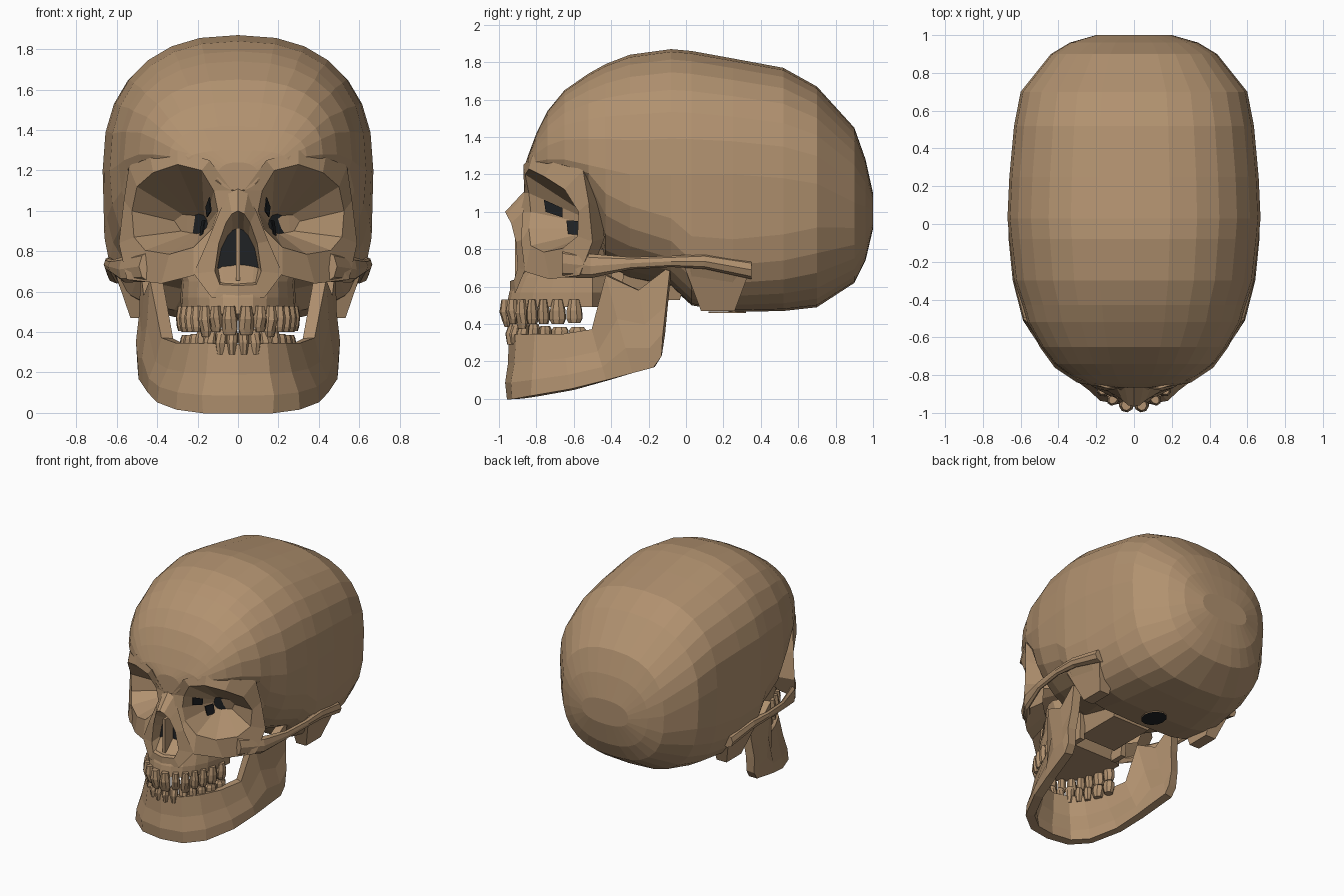
import bpy, bmesh, math
from mathutils import Vector as V

if "Cube" in bpy.data.objects:
    bpy.data.objects.remove(bpy.data.objects["Cube"])


def material(name, rgb):
    m = bpy.data.materials.new(name)
    m.diffuse_color = (*rgb, 1)
    m.use_nodes = True
    m.node_tree.nodes["Principled BSDF"].inputs["Base Color"].default_value = m.diffuse_color
    return m


BONE = material("tan bone", (0.44, 0.285, 0.16))
DARK = material("dark hollow", (0.014, 0.016, 0.018))


def finish(name, bm, mirror=False, thickness=0):
    bmesh.ops.recalc_face_normals(bm, faces=bm.faces)
    me = bpy.data.meshes.new(name)
    bm.to_mesh(me)
    bm.free()
    ob = bpy.data.objects.new(name, me)
    bpy.context.collection.objects.link(ob)
    me.materials.append(BONE)
    me.materials.append(DARK)
    if mirror:
        ob.modifiers.new("mirror", 'MIRROR')
    if thickness:
        s = ob.modifiers.new("thickness", 'SOLIDIFY')
        s.thickness, s.offset = thickness, 0
    return ob


def add_loft(bm, rings, closed=True, cap0=True, cap1=True, dark_end=False):
    rows = [[bm.verts.new(p) for p in r] for r in rings]
    n = len(rows[0])
    for a, b in zip(rows, rows[1:]):
        for i in range(n if closed else n - 1):
            j = (i + 1) % n
            bm.faces.new((a[i], a[j], b[j], b[i]))
    if cap0:
        bm.faces.new(rows[0][::-1])
    if cap1:
        f = bm.faces.new(rows[-1])
        f.material_index = 1 if dark_end else 0


def loft(name, rings, mirror=False, thickness=0, **kw):
    bm = bmesh.new()
    add_loft(bm, rings, **kw)
    return finish(name, bm, mirror, thickness)


def toward(points, target, t):
    return [V(p).lerp(V(target), t) for p in points]


def power(c, e):
    return math.copysign(abs(c) ** e, c)


# Braincase: superellipse sections (y, top, widest level, bottom, half width, lower squareness)
sections = [
    (-.865, 1.24, 1.17, 1.10, .10, 2), (-.845, 1.30, 1.25, 1.20, .25, 2),
    (-.80, 1.42, 1.27, 1.22, .34, 2), (-.74, 1.54, 1.28, 1.19, .42, 2), (-.65, 1.65, 1.28, 1.15, .49, 2),
    (-.52, 1.74, 1.25, 1.05, .565, 2), (-.43, 1.79, 1.23, .68, .59, 2.1),
    (-.30, 1.84, 1.20, .64, .635, 2.5), (-.08, 1.87, 1.20, .60, .66, 3.2),
    (.03, 1.86, 1.20, .50, .67, 4), (.25, 1.82, 1.20, .465, .66, 4),
    (.52, 1.77, 1.18, .47, .635, 3.5), (.70, 1.67, 1.15, .49, .60, 2.9),
    (.90, 1.45, 1.05, .62, .44, 2.6), (.96, 1.28, 1.03, .74, .34, 2.4),
    (1.0, 1.10, 1.00, .91, .20, 2.4)]
rings = []
for y, top, mid, bot, w, low in sections:
    ring = []
    for k in range(28):
        a = math.tau * k / 28
        s, c = math.sin(a), math.cos(a)
        e = 2 / (2.4 if s >= 0 else low)
        ring.append((w * power(c, e), y, mid + power(s, e) * ((top - mid) if s > 0 else (mid - bot))))
    rings.append(ring)
loft("braincase", rings)

# Eye sockets: back edge, outer face ring, rim, then the hollow running to a dark end
rim = [(.12, -.84, 1.1), (.18, -.86, 1.2), (.30, -.84, 1.23), (.42, -.76, 1.19), (.50, -.65, 1.12),
       (.525, -.575, 1.0), (.515, -.58, .87), (.46, -.66, .805), (.34, -.76, .785), (.22, -.83, .82),
       (.13, -.84, .91), (.10, -.83, 1.0)]
outer = [(.03, -.865, 1.1), (.14, -.87, 1.25), (.30, -.82, 1.30), (.44, -.69, 1.30), (.54, -.55, 1.22),
         (.565, -.52, 1.05), (.59, -.50, .84), (.55, -.57, .66), (.38, -.73, .64), (.22, -.86, .68),
         (.11, -.89, .83), (.06, -.89, 1.0)]
apex = (.165, -.42, .915)
loft("eye_socket", [toward(outer, (.2, -.3, .9), .32), outer, rim, toward(rim, apex, .5), toward(rim, apex, .78)],
     mirror=True, cap0=False, dark_end=True)

# Dark slits on the inner socket walls, as thin plates
for slit in ([(.138, -.76, 1.065), (.155, -.66, 1.02), (.15, -.66, .97), (.13, -.75, 1.0)],
             [(.160, -.64, .955), (.175, -.56, .95), (.185, -.56, .875), (.172, -.63, .88)]):
    bm = bmesh.new()
    add_loft(bm, [slit, [(x + .006, y, z) for x, y, z in slit]])
    for f in bm.faces:
        f.material_index = 1
    finish("socket_slit", bm, True)


# Nose: face ring, opening rim and dark hollow, each a mirrored half outline
def both(half):
    return half + [(-x, y, z) for x, y, z in half[-2:0:-1]]


nose_out = both([(0, -.94, .57), (.13, -.91, .57), (.22, -.86, .69), (.15, -.88, .85), (.09, -.87, 1.0),
                 (.05, -.86, 1.09), (0, -.865, 1.11)])
nose_rim = both([(0, -.94, .63), (.09, -.92, .635), (.115, -.90, .70), (.095, -.91, .84), (.06, -.935, .94),
                 (.03, -.96, .985), (0, -.967, 1.0)])
nose_in = [(x * .88, -.82, .76 + (z - .76) * (.64 if z > .76 else .7)) for x, y, z in nose_rim]
loft("nose_opening", [nose_out, nose_rim, nose_in], cap0=False, dark_end=True)


def box(name, centre, size, taper=1, mirror=False, lean=0):
    cx, cy, cz = centre
    sx, sy, sz = (s / 2 for s in size)
    r = [[(cx + i * sx * t + d, cy + j * sy * t, cz + k * sz) for i, j in ((-1, -1), (1, -1), (1, 1), (-1, 1))]
         for k, t, d in ((-1, taper, lean), (1, 1, 0))]
    return loft(name, r, mirror)


box("nose_septum", (0, -.865, .785), (.022, .1, .26))

# Upper jaw: stacked arch outlines
rings = []
for z, front, w, back in ((.49, .46, .28, -.47), (.57, .445, .285, -.43), (.65, .41, .28, -.40), (.80, .25, .33, -.38)):
    arch = [(w * math.sin(math.radians(a)), -.5 - front * math.cos(math.radians(a)), z) for a in range(-90, 91, 15)]
    rings.append(arch + [(w * .8, back, z), (-w * .8, back, z)])
loft("upper_jaw", rings)

# Cheek arches: swept oval (x, y, z, half height, half thickness)
rings = []
for x, y, z, h, t in ((.44, -.66, .725, .075, .05), (.56, -.51, .71, .065, .028), (.622, -.30, .725, .033, .02),
                      (.642, -.08, .735, .03, .022), (.63, .10, .735, .04, .035), (.60, .35, .69, .05, .05)):
    rings.append([(x + t * math.cos(k * math.tau / 8), y, z + h * math.sin(k * math.tau / 8)) for k in range(8)])
loft("cheek_arch", rings, mirror=True)

# Skull base: ear bumps, central block, plates behind the jaw, spinal opening
box("ear_bump", (.53, .17, .59), (.17, .36, .24), .5, True, -.04)
box("base_block", (0, -.22, .64), (.42, .50, .22), .75)
box("palate_plate", (.19, -.40, .61), (.05, .14, .28), .8, True)
bm = bmesh.new()
add_loft(bm, [[(.085 * math.cos(k * math.tau / 12), .22 + .10 * math.sin(k * math.tau / 12), z) for k in range(12)]
              for z in (.466, .458)], dark_end=True)
finish("spinal_opening", bm)

# Lower jaw: wall between a lower and an upper edge, thickened
low = [(0, -.925, 0), (.16, -.90, 0), (.28, -.81, .015), (.37, -.61, .05), (.415, -.42, .10), (.44, -.28, .14),
       (.46, -.17, .17), (.465, -.13, .23)]
high = [(0, -.915, .34), (.13, -.88, .34), (.21, -.79, .34), (.28, -.65, .34), (.35, -.49, .37), (.405, -.42, .66),
        (.435, -.25, .58), (.45, -.08, .71)]
rows = []
for t, bulge in ((0, 0), (.25, .012), (.55, 0), (1, 0)):
    rows.append([V(a).lerp(V(b), t) + V((bulge if a[0] else 0, -bulge if a[0] < .2 else 0, 0)) for a, b in zip(low, high)])
loft("lower_jaw", rows, True, .065, closed=False, cap0=False, cap1=False)


# Teeth: tapered pegs walked along a half-ellipse, then mirrored
def teeth(name, ax, ay, widths, root, tips):
    bm = bmesh.new()
    a = 0.0
    for i, w in enumerate(widths):
        def step(a):
            return w / 2 / math.hypot(ax * math.cos(a), ay * math.sin(a))
        a += step(a)
        c = V((ax * math.sin(a), -.5 - ay * math.cos(a), 0))
        along = V((ax * math.cos(a), ay * math.sin(a), 0)).normalized()
        across = V((along.y, -along.x, 0))
        molar = i > 2
        rings = []
        for t, s, d in ((0, .30, .030), (.45, .45, .04), (.8, .48, .035 if molar else .022),
                        (1, .34, .028 if molar else .010)):
            z = root + (tips[i] - root) * t
            ring = []
            for k in range(8):
                b = math.tau * (k + .5) / 8
                ring.append(c + along * (s * w * 1.06 * math.cos(b)) + across * (d * math.sin(b)) + V((0, 0, z)))
            rings.append(ring)
        add_loft(bm, rings)
        a += step(a)
    finish(name, bm, True)


teeth("upper_teeth", .275, .463, (.082, .066, .07, .065, .065, .09, .09), .53,
      (.385, .40, .375, .40, .40, .40, .405))
teeth("lower_teeth", .255, .43, (.055, .06, .068, .065, .068, .095, .095), .29,
      (.42, .415, .425, .40, .39, .385, .385))
